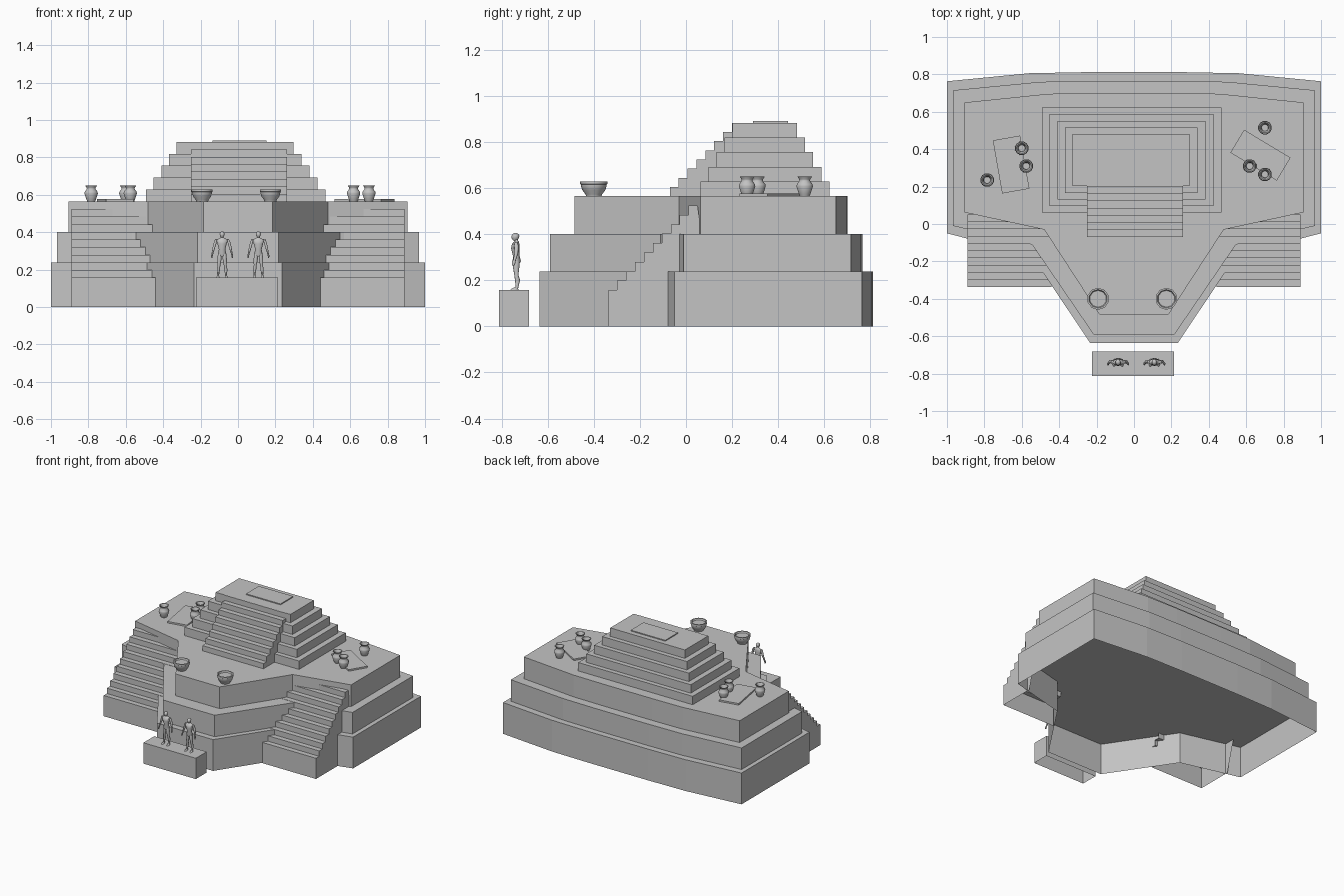
import bpy, bmesh, math
from mathutils import Matrix, Vector

cube = bpy.data.objects.get("Cube")
if cube:
    bpy.data.objects.remove(cube, do_unlink=True)

stone = bpy.data.materials.new("grey stone")
stone.use_nodes = True
GREY = (0.55, 0.55, 0.55, 1)
stone.diffuse_color = GREY
stone.node_tree.nodes["Principled BSDF"].inputs["Base Color"].default_value = GREY


def finish(name, bm, smooth=False, recalc=True):
    if recalc:
        bmesh.ops.recalc_face_normals(bm, faces=bm.faces)
    mesh = bpy.data.meshes.new(name)
    bm.to_mesh(mesh)
    bm.free()
    mesh.materials.append(stone)
    obj = bpy.data.objects.new(name, mesh)
    bpy.context.collection.objects.link(obj)
    if smooth:
        bpy.ops.object.select_all(action='DESELECT')
        obj.select_set(True)
        bpy.context.view_layer.objects.active = obj
        bpy.ops.object.shade_smooth_by_angle(angle=math.radians(50))
    return obj


def prism(name, outline, z0, z1):
    """Upright walls with a top and an open underside (outline anticlockwise)."""
    bm = bmesh.new()
    low = [bm.verts.new((x, y, z0)) for x, y in outline]
    high = [bm.verts.new((x, y, z1)) for x, y in outline]
    n = len(outline)
    for i in range(n):
        j = (i + 1) % n
        bm.faces.new((low[i], low[j], high[j], high[i]))
    bm.faces.new(high)
    return finish(name, bm, recalc=False)


def block(name, x0, x1, y0, y1, z0, z1):
    return prism(name, [(x0, y0), (x1, y0), (x1, y1), (x0, y1)], z0, z1)


def stairs(name, sides, capped, start, base, tread, riser, count, tail):
    """Step profile in y, z swept along x, capped on the chosen sides."""
    y, z = start
    profile = [(y, base)]
    for i in range(count):
        profile += [(y + tread * i, z + riser * i), (y + tread * (i + 1), z + riser * i)]
    bm = bmesh.new()
    rows = [[bm.verts.new((x, py, pz)) for py, pz in profile] for x in sides]
    a, b = rows
    for i in range(len(profile) - 1):
        bm.faces.new((a[i], b[i], b[i + 1], a[i + 1]))
    for side in capped:
        extra = [bm.verts.new((sides[side], py, pz)) for py, pz in tail]
        bm.faces.new(rows[side] + extra)
    return finish(name, bm)


def loft(bm, rings, sides=10, axis=(0, 0)):
    """Skin horizontal oval rings (x, y, z, radius x, radius y)."""
    loops = []
    for x, y, z, rx, ry in rings:
        angles = [2 * math.pi * (k + 0.5) / sides for k in range(sides)]
        loops.append([bm.verts.new((axis[0] + x + rx * math.cos(t),
                                    axis[1] + y + ry * math.sin(t), z)) for t in angles])
    for lo, hi in zip(loops, loops[1:]):
        for k in range(sides):
            m = (k + 1) % sides
            bm.faces.new((lo[k], lo[m], hi[m], hi[k]))
    bm.faces.new(loops[0][::-1])
    bm.faces.new(loops[-1])


def mirrored(half):
    """Complete an outline given from the front centre to the back on +x."""
    return half + [(-x, y) for x, y in reversed(half)]


# Three terraces
terraces = [
    ("lower_terrace", 0, 0.237, [(0.235, -0.635), (0.55, -0.165), (1, -0.05), (1, 0.763), (0.56, 0.806), (0.25, 0.812)]),
    ("middle_terrace", 0.237, 0.4, [(0.217, -0.59), (0.545, -0.11), (0.967, -0.01), (0.967, 0.715), (0.5, 0.76), (0.22, 0.765)]),
    ("upper_terrace", 0.4, 0.565, [(0.185, -0.483), (0.48, -0.03), (0.905, 0.062), (0.905, 0.65), (0.457, 0.696), (0.2, 0.7)]),
]
for name, z0, z1, half in terraces:
    prism(name, mirrored(half), z0, z1)

# Side stairs against the terraces
TOP = 0.565
for side, s in (("left", 1), ("right", -1)):
    stairs(side + "_stairs", (s * 0.44, s * 0.89), [1], (-0.337, 0.157), 0,
           0.0387, 0.0408, 10, [(0.07, 0.38), (0, 0.22), (-0.06, 0)])

# Stepped pyramid with its front stair and top slab
STEP = 0.0636
for i in range(5):
    inset = 0.035 * i
    block(f"pyramid_step_{i + 1}", -0.492 + 0.041 * i, 0.468 - 0.0425 * i,
          0.062 + inset, 0.622 - inset, TOP + STEP * i, TOP + STEP * (i + 1))
PEAK = TOP + 5 * STEP
stairs("pyramid_stairs", (-0.25, 0.262), [0, 1], (-0.07, TOP + 0.0397), TOP,
       0.0385, 0.0397, 8, [(0.24, TOP)])
block("top_slab", -0.136, 0.153, 0.29, 0.443, PEAK, PEAK + 0.007)

# Mats lying on the terrace
for name, x, y, w, d, turn in (("right_mat", -0.657, 0.318, 0.148, 0.288, 10),
                               ("left_mat", 0.676, 0.368, 0.29, 0.143, -31)):
    mat = block(name, -w / 2, w / 2, -d / 2, d / 2, 0, 0.012)
    mat.data.transform(Matrix.Translation((x, y, TOP)) @ Matrix.Rotation(math.radians(turn), 4, 'Z'))


# Vases and bowls: radius and height profiles, turned round
def vessel(name, place, profile, sides):
    bm = bmesh.new()
    loft(bm, [(0, 0, TOP + z, r, r) for r, z in profile], sides, place)
    finish(name, bm, True)


VASE = [(0.022, 0), (0.026, 0.01), (0.037, 0.042), (0.035, 0.052), (0.024, 0.066),
        (0.025, 0.073), (0.034, 0.086), (0.028, 0.086), (0.02, 0.07), (0.018, 0.045)]
BOWL = [(0.034, 0), (0.036, 0.008), (0.05, 0.026), (0.056, 0.045), (0.056, 0.05),
        (0.059, 0.052), (0.059, 0.064), (0.05, 0.064), (0.045, 0.054)]
for i, place in enumerate([(-0.785, 0.235), (-0.6, 0.405), (-0.576, 0.31),
                           (0.7, 0.515), (0.618, 0.31), (0.7, 0.265)]):
    vessel(f"vase_{i + 1}", place, VASE, 12)
for side, x in (("right", -0.192), ("left", 0.173)):
    vessel(side + "_bowl", (x, -0.4), BOWL, 10)

# Statue plinth
PLINTH = 0.158
block("plinth", -0.225, 0.215, -0.812, -0.682, 0, PLINTH)

# Statues: lofted head, torso, arms, legs and feet
TORSO = [(0, 0.001, 0.112, 0.016, 0.012), (0, 0.003, 0.125, 0.024, 0.018),
         (0, 0, 0.15, 0.018, 0.014), (0, -0.004, 0.18, 0.026, 0.018),
         (0, -0.002, 0.2, 0.032, 0.016), (0, 0.001, 0.208, 0.02, 0.011),
         (0, 0, 0.213, 0.009, 0.009), (0, -0.002, 0.222, 0.008, 0.009)]
HEAD = [(0, -0.004, 0.215, 0.007, 0.009), (0, -0.004, 0.223, 0.012, 0.015),
        (0, -0.003, 0.234, 0.014, 0.017), (0, -0.002, 0.243, 0.01, 0.012),
        (0, -0.002, 0.247, 0.003, 0.004)]
ARM = [(0.055, -0.012, 0.105, 0.003, 0.005), (0.054, -0.011, 0.118, 0.005, 0.008),
       (0.051, -0.007, 0.13, 0.005, 0.006), (0.044, 0.001, 0.16, 0.007, 0.008),
       (0.036, 0.001, 0.19, 0.008, 0.01), (0.031, 0, 0.205, 0.006, 0.007)]
LEG = [(0.022, -0.008, 0, 0.008, 0.018), (0.022, -0.005, 0.006, 0.007, 0.014),
       (0.021, 0.004, 0.014, 0.005, 0.006), (0.02, 0.006, 0.042, 0.009, 0.011),
       (0.017, 0.001, 0.065, 0.008, 0.009), (0.014, 0, 0.1, 0.012, 0.014),
       (0.012, 0.002, 0.125, 0.011, 0.014)]
for side, x in (("right", -0.085), ("left", 0.109)):
    bm = bmesh.new()
    for part in (TORSO, HEAD, ARM, LEG):
        for s in ((1, -1) if part in (ARM, LEG) else (1,)):
            rings = [(s * px, py, PLINTH + pz, rx, ry) for px, py, pz, rx, ry in part]
            loft(bm, rings, 10, (x, -0.737))
    finish(side + "_statue", bm, True)
